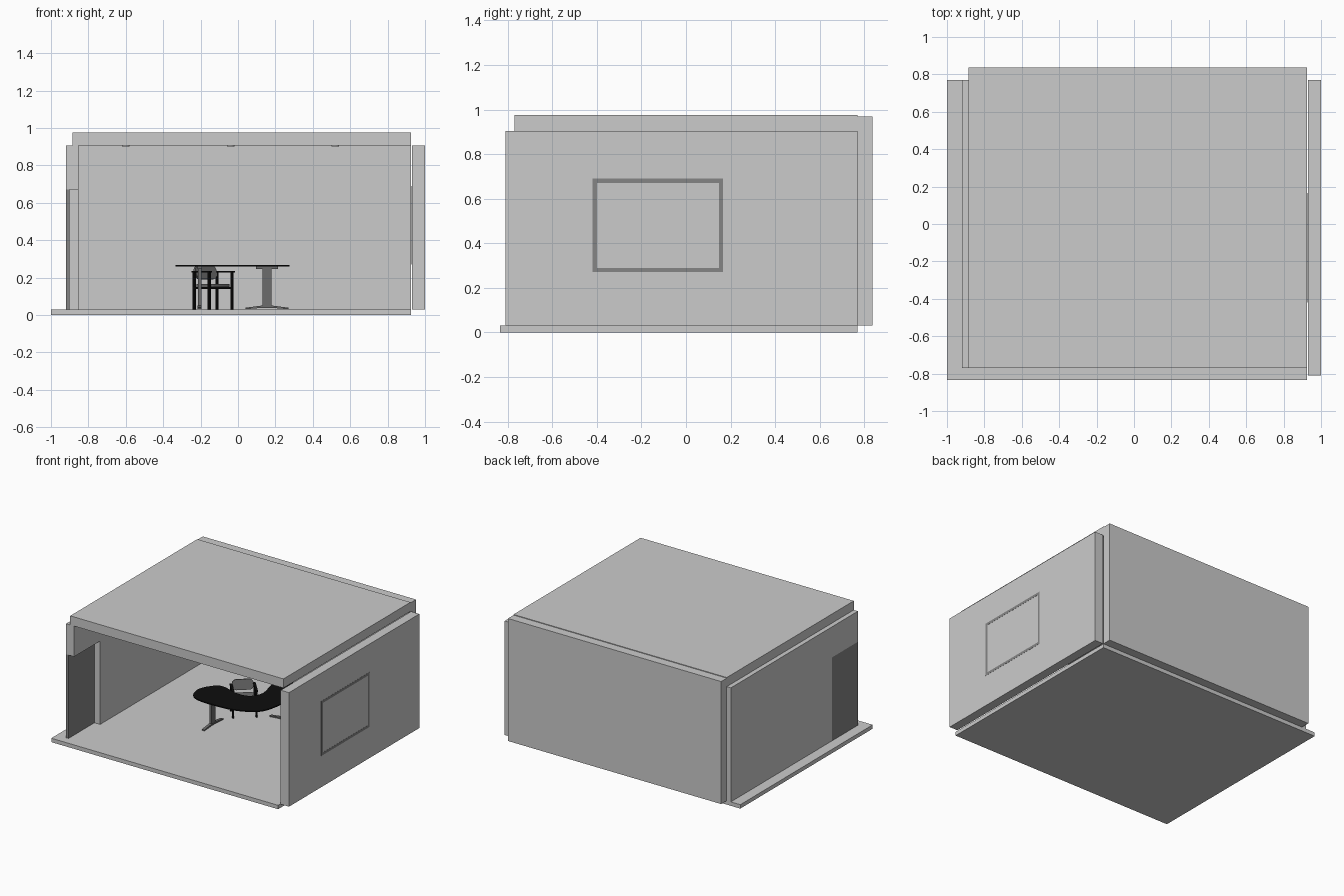
import bpy
import bmesh
import math
from mathutils import Matrix, Vector

old = bpy.data.objects.get("Cube")
if old:
    bpy.data.objects.remove(old, do_unlink=True)


def material(name, value):
    mat = bpy.data.materials.new(name)
    mat.use_nodes = True
    colour = (value, value, value, 1)
    mat.diffuse_color = colour
    mat.node_tree.nodes["Principled BSDF"].inputs["Base Color"].default_value = colour
    return mat


PALE = material("pale grey", 0.6)
MID = material("mid grey", 0.235)
GRAPHITE = material("graphite", 0.15)
BLACK = material("black", 0.004)


def finish(name, bm, mat, matrix=None):
    bmesh.ops.recalc_face_normals(bm, faces=bm.faces)
    mesh = bpy.data.meshes.new(name)
    bm.to_mesh(mesh)
    bm.free()
    mesh.materials.append(mat)
    obj = bpy.data.objects.new(name, mesh)
    bpy.context.collection.objects.link(obj)
    if matrix:
        obj.matrix_world = matrix
    return obj


def box(name, xs, ys, zs, mat, matrix=None):
    bm = bmesh.new()
    bmesh.ops.create_cube(bm, size=1)
    for v in bm.verts:
        for i, (lo, hi) in enumerate((xs, ys, zs)):
            v.co[i] = lo if v.co[i] < 0 else hi
    return finish(name, bm, mat, matrix)


def prism(name, points, axis, lo, hi, mat, matrix=None):
    """Extrude a flat outline along one axis; points use the two other axes."""
    bm = bmesh.new()
    verts = []
    for p in points:
        co = list(p)
        co.insert(axis, lo)
        verts.append(bm.verts.new(co))
    face = bm.faces.new(verts)
    extruded = bmesh.ops.extrude_face_region(bm, geom=[face])
    step = Vector((0, 0, 0))
    step[axis] = hi - lo
    moved = [g for g in extruded["geom"] if isinstance(g, bmesh.types.BMVert)]
    bmesh.ops.translate(bm, verts=moved, vec=step)
    return finish(name, bm, mat, matrix)


def smooth_loop(points, steps=6):
    """Closed smooth curve through the points."""
    pts = [Vector(p) for p in points]
    n = len(pts)
    out = []
    for i in range(n):
        a, b, c, d = (pts[(i + k) % n] for k in (-1, 0, 1, 2))
        for s in range(steps):
            t = s / steps
            out.append(b + (c - a) * t / 2 + (a * 2 - b * 5 + c * 4 - d) * t * t / 2
                       + (b * 3 - a - c * 3 + d) * t ** 3 / 2)
    return out


def rounded_rect(w, h, cx, cy, r):
    out = []
    for quarter, (sx, sy) in enumerate(((1, 1), (-1, 1), (-1, -1), (1, -1))):
        for k in range(6):
            ang = math.radians(90 * quarter + 18 * k)
            out.append((cx + sx * (w / 2 - r) + r * math.cos(ang),
                        cy + sy * (h / 2 - r) + r * math.sin(ang)))
    return out


# Room shell
box("floor", (-1, 0.925), (-0.835, 0.77), (0, 0.03), PALE)
box("roof", (-0.885, 0.925), (-0.77, 0.77), (0.905, 0.975), PALE)
box("back_wall", (-0.885, 0.925), (0.77, 0.838), (0.03, 0.97), PALE)
box("window_wall", (0.93, 1), (-0.81, 0.77), (0.03, 0.905), PALE)
prism("door_wall", [(-0.455, 0.03), (0.77, 0.03), (0.77, 0.905), (-0.77, 0.905),
                    (-0.77, 0.67), (-0.455, 0.67)], 0, -0.92, -0.852, PALE)
box("door", (-0.92, -0.9), (-0.77, -0.455), (0.03, 0.67), MID)

# Window frame, flush through the wall
for name, ys, zs in (("bottom", (-0.42, 0.165), (0.27, 0.29)),
                     ("top", (-0.42, 0.165), (0.67, 0.69)),
                     ("front", (-0.42, -0.4), (0.29, 0.67)),
                     ("back", (0.148, 0.165), (0.29, 0.67))):
    box("window_frame_" + name, (0.928, 1.001), ys, zs, MID)

# Ceiling lights
for x in (-0.6, -0.04, 0.52):
    for y in (-0.45, 0, 0.45):
        bm = bmesh.new()
        bmesh.ops.create_cone(bm, cap_ends=True, segments=20, radius1=0.02,
                              radius2=0.02, depth=0.006)
        finish("ceiling_light", bm, PALE, Matrix.Translation((x, y, 0.903)))

# Curved corner desk
outline = smooth_loop([(-0.335, -0.01), (-0.31, -0.1), (-0.24, -0.143), (-0.09, -0.151),
                       (0.08, -0.13), (0.22, -0.05), (0.27, 0.09), (0.275, 0.24),
                       (0.265, 0.39), (0.22, 0.45), (0.13, 0.465), (0.06, 0.43),
                       (0.04, 0.36), (0.07, 0.2), (0.02, 0.11), (-0.08, 0.095),
                       (-0.23, 0.133), (-0.305, 0.07)])
prism("desk_top", outline, 2, 0.259, 0.267, BLACK)

foot = [(-0.115, 0.031), (-0.115, 0.039), (-0.03, 0.05), (0.03, 0.05),
        (0.115, 0.039), (0.115, 0.031), (0.03, 0.038), (-0.03, 0.038)]
for name, x, y, turn in (("left", -0.205, -0.015, 90), ("right", 0.155, 0.335, 0)):
    m = Matrix.Translation((x, y, 0)) @ Matrix.Rotation(math.radians(turn), 4, "Z")
    prism("desk_foot_" + name, foot, 1, -0.011, 0.011, GRAPHITE, m)
    box("desk_column_" + name, (-0.024, 0.024), (-0.009, 0.009), (0.045, 0.25), GRAPHITE, m)
    box("desk_bracket_" + name, (-0.06, 0.06), (-0.012, 0.012), (0.246, 0.26), GRAPHITE, m)

# Armchair, turned towards the desk corner
chair = Matrix.Translation((-0.133, 0.26, 0)) @ Matrix.Rotation(math.radians(42), 4, "Z")
r = 0.006
for side, sx in (("left", 0.082), ("right", -0.082)):
    for end, y in (("front", -0.06), ("rear", 0.06)):
        box(f"chair_{end}_leg_{side}", (sx - r, sx + r), (y - r, y + r),
            (0.03, 0.23), BLACK, chair)
    box("chair_armrest_" + side, (sx - 0.009, sx + 0.009), (-0.072, 0.072),
        (0.226, 0.236), BLACK, chair)
    box("chair_seat_rail_" + side, (sx - r, sx + r), (-0.06, 0.06), (0.14, 0.15), BLACK, chair)
box("chair_rear_rail", (-0.082, 0.082), (0.055, 0.065), (0.205, 0.215), BLACK, chair)
box("chair_front_rail", (-0.082, 0.082), (-0.05, -0.04), (0.14, 0.15), BLACK, chair)
prism("chair_seat", rounded_rect(0.15, 0.13, 0, 0, 0.025), 2, 0.15, 0.166, GRAPHITE, chair)
tilt = chair @ Matrix.Translation((0, 0.062, 0.228)) @ Matrix.Rotation(math.radians(-15), 4, "X")
prism("chair_backrest", rounded_rect(0.15, 0.076, 0, 0, 0.03), 1, -0.008, 0.008, GRAPHITE, tilt)

# Soft shading on the curved parts
bpy.ops.object.select_all(action="DESELECT")
for obj in bpy.context.collection.objects:
    if obj.name.startswith(("desk_top", "chair_seat", "chair_backrest", "ceiling_light")):
        obj.select_set(True)
        bpy.context.view_layer.objects.active = obj
bpy.ops.object.shade_smooth_by_angle(angle=math.radians(30))
